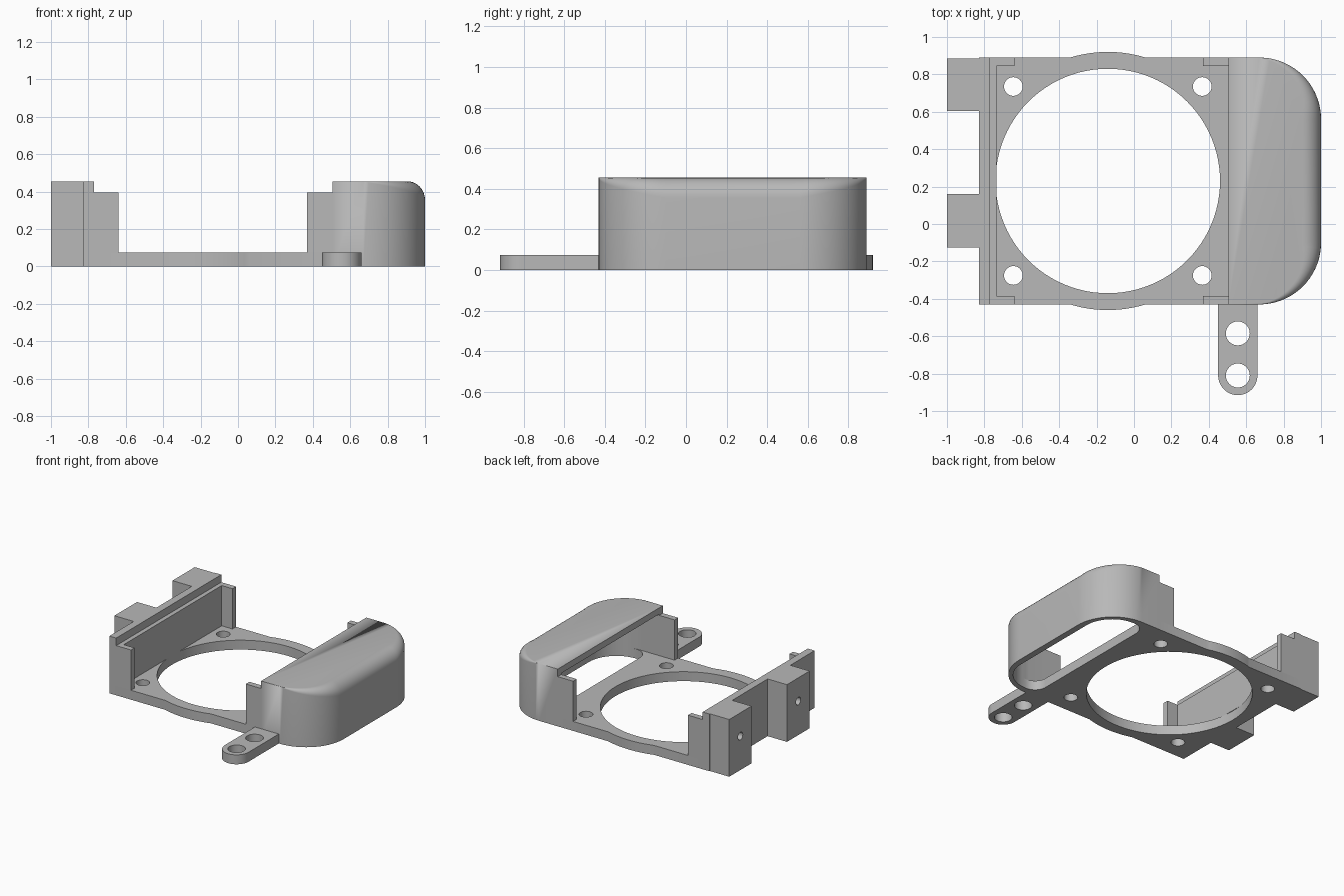
import bpy, bmesh, math
from mathutils import Vector

if "Cube" in bpy.data.objects:
    bpy.data.objects.remove(bpy.data.objects["Cube"])

grey = bpy.data.materials.new("matte_grey")
grey.use_nodes = True
colour = (0.48, 0.48, 0.48, 1)
grey.diffuse_color = colour
grey.node_tree.nodes["Principled BSDF"].inputs["Base Color"].default_value = colour

MID = 0.23            # centre line of the body in y
HALF = 0.66           # half width of the body
FRONT, BACK = MID - HALF, MID + HALF
FLOOR, POST_TOP, TOP = 0.075, 0.395, 0.455
LEFT, SEAM = -0.83, 0.505
FAN_X = -0.14
THICK = 0.045


def loft(name, rings):
    """Skin a stack of equal rings and cap both ends."""
    bm = bmesh.new()
    rows = [[bm.verts.new(p) for p in ring] for ring in rings]
    n = len(rows[0])
    for a, b in zip(rows, rows[1:]):
        for i in range(n):
            j = (i + 1) % n
            bm.faces.new((a[i], a[j], b[j], b[i]))
    bm.faces.new(rows[0][::-1])
    bm.faces.new(rows[-1])
    bmesh.ops.remove_doubles(bm, verts=bm.verts, dist=0.00005)
    bmesh.ops.recalc_face_normals(bm, faces=bm.faces)
    mesh = bpy.data.meshes.new(name)
    bm.to_mesh(mesh)
    bm.free()
    mesh.materials.append(grey)
    obj = bpy.data.objects.new(name, mesh)
    bpy.context.collection.objects.link(obj)
    return obj


def prism(name, outline, lo, hi, axis="z"):
    place = {"x": lambda a, b, t: (t, a, b),
             "y": lambda a, b, t: (a, t, b),
             "z": lambda a, b, t: (a, b, t)}[axis]
    return loft(name, [[place(a, b, t) for a, b in outline] for t in (lo, hi)])


def arc(cx, cy, r, start, end, steps):
    angles = [math.radians(start + (end - start) * i / steps) for i in range(steps + 1)]
    return [(cx + r * math.cos(a), cy + r * math.sin(a)) for a in angles]


def rounded(x0, x1, y0, y1, r_left=0, r_right=0, steps=14):
    """Rectangle outline with separate radii for its left and right corners."""
    pts = []
    for cx, cy, r, start in ((x1 - r_right, y0 + r_right, r_right, -90),
                             (x1 - r_right, y1 - r_right, r_right, 0),
                             (x0 + r_left, y1 - r_left, r_left, 90),
                             (x0 + r_left, y0 + r_left, r_left, 180)):
        pts += arc(cx, cy, r, start, start + 90, steps) if r else [(cx, cy)]
    return pts


def circle(cx, cy, r, steps=32):
    return arc(cx, cy, r, 0, 360, steps)[:-1]


def box(name, x0, x1, y0, y1, z0, z1):
    return prism(name, rounded(x0, x1, y0, y1), z0, z1)


def cut(obj, *cutters):
    bpy.context.view_layer.objects.active = obj
    for cutter in cutters:
        cutter.hide_render = True
        mod = obj.modifiers.new("cut", "BOOLEAN")
        mod.operation, mod.solver, mod.object = "DIFFERENCE", "EXACT", cutter
        bpy.ops.object.modifier_apply(modifier=mod.name)
        bpy.data.objects.remove(cutter)


def smooth(obj):
    bpy.ops.object.select_all(action="DESELECT")
    obj.select_set(True)
    bpy.context.view_layer.objects.active = obj
    bpy.ops.object.shade_smooth_by_angle(angle=math.radians(30))


# Base plate: straight sides with a shallow bulge around the fan opening
bulge = math.degrees(math.acos(HALF / 0.69))
outline = [(LEFT, FRONT)] + arc(FAN_X, MID, 0.69, 270 - bulge, 270 + bulge, 16)
outline += [(SEAM, FRONT), (SEAM, BACK)]
outline += arc(FAN_X, MID, 0.69, 90 - bulge, 90 + bulge, 16) + [(LEFT, BACK)]
plate = prism("base_plate", outline, 0, FLOOR)
cut(plate, prism("fan_cutter", circle(FAN_X, MID, 0.6, 96), -0.1, 0.2))
for sx in (-1, 1):
    for sy in (-1, 1):
        cut(plate, prism("screw_cutter",
                         circle(FAN_X + sx * 0.505, MID + sy * 0.505, 0.05), -0.1, 0.2))

# End wall with its raised lip
section = [(LEFT, FLOOR), (-0.735, FLOOR), (-0.735, POST_TOP),
           (-0.77, POST_TOP), (-0.77, TOP), (LEFT, TOP)]
prism("end_wall", section, FRONT, BACK, "y")

# Four corner posts
for label, x0, x1 in (("wall", -0.735, -0.64), ("hood", 0.37, SEAM)):
    box(label + "_post_front", x0, x1, FRONT, FRONT + THICK, FLOOR, POST_TOP)
    box(label + "_post_back", x0, x1, BACK - THICK, BACK, FLOOR, POST_TOP)

# Mounting blocks with blind screw holes
for label, y0, y1 in (("back", 0.605, 0.885), ("front", -0.125, 0.16)):
    block = box("mounting_block_" + label, -1, LEFT, y0, y1, 0, TOP)
    cut(block, prism("block_cutter", circle((y0 + y1) / 2, 0.27, 0.03), -1.1, -0.87, "x"))
    smooth(block)

# Hood: rounded plan, top edge fillet fading out round the corners
R, FILLET = 0.33, 0.1
plan = rounded(SEAM, 1, FRONT, BACK, 0, R, 18)


def hood_ring(turn):
    ring = []
    for x, y in plan:
        cy = min(max(y, FRONT + R), BACK - R)
        normal = Vector((x - (1 - R), y - cy))
        fade = 0
        if normal.x > 0:
            fade = 1 - abs(math.atan2(normal.y, normal.x)) / (math.pi / 2)
        r = FILLET * fade
        normal.normalize()
        inset = r * (1 - math.cos(turn))
        ring.append((x - normal.x * inset, y - normal.y * inset,
                     TOP - r * (1 - math.sin(turn))))
    return ring


rings = [[(x, y, 0) for x, y in plan]]
rings += [hood_ring(math.pi / 2 * i / 8) for i in range(9)]
hood = loft("hood", rings)
cut(hood,
    prism("cavity_cutter", rounded(0.4, 1 - THICK, FRONT + THICK, BACK - THICK, 0, R - THICK),
          FLOOR, TOP - 0.05),
    prism("outlet_cutter", rounded(0.6, 0.95, FRONT + 0.05, BACK - 0.05, 0.1, 0.24), -0.1, 0.2))

# Air guide ribs: curved gussets under the hood roof
sweep = [(0.53 + 0.42 * math.sin(a), 0.03 + 0.37 * math.cos(a))
         for a in (math.pi / 2 * i / 16 for i in range(17))]
for label, side in (("front", -1), ("back", 1)):
    y = MID + side * 0.255
    rib = prism("air_rib_" + label, sweep + [(0.965, 0.03), (0.965, 0.34), (0.93, 0.41), (0.53, 0.41)],
                y - 0.015, y + 0.015, "y")
    smooth(rib)

# Slotted cable arm
arm_x, arm_r = 0.555, 0.105
tip = -0.915 + arm_r
arm = prism("side_arm", arc(arm_x, tip, arm_r, 180, 360, 24)
            + [(arm_x + arm_r, FRONT), (arm_x - arm_r, FRONT)], 0, FLOOR)
for y in (-0.585, tip):
    cut(arm, prism("arm_cutter", circle(arm_x, y, 0.064), -0.1, 0.2))

for part in (plate, hood, arm):
    smooth(part)
